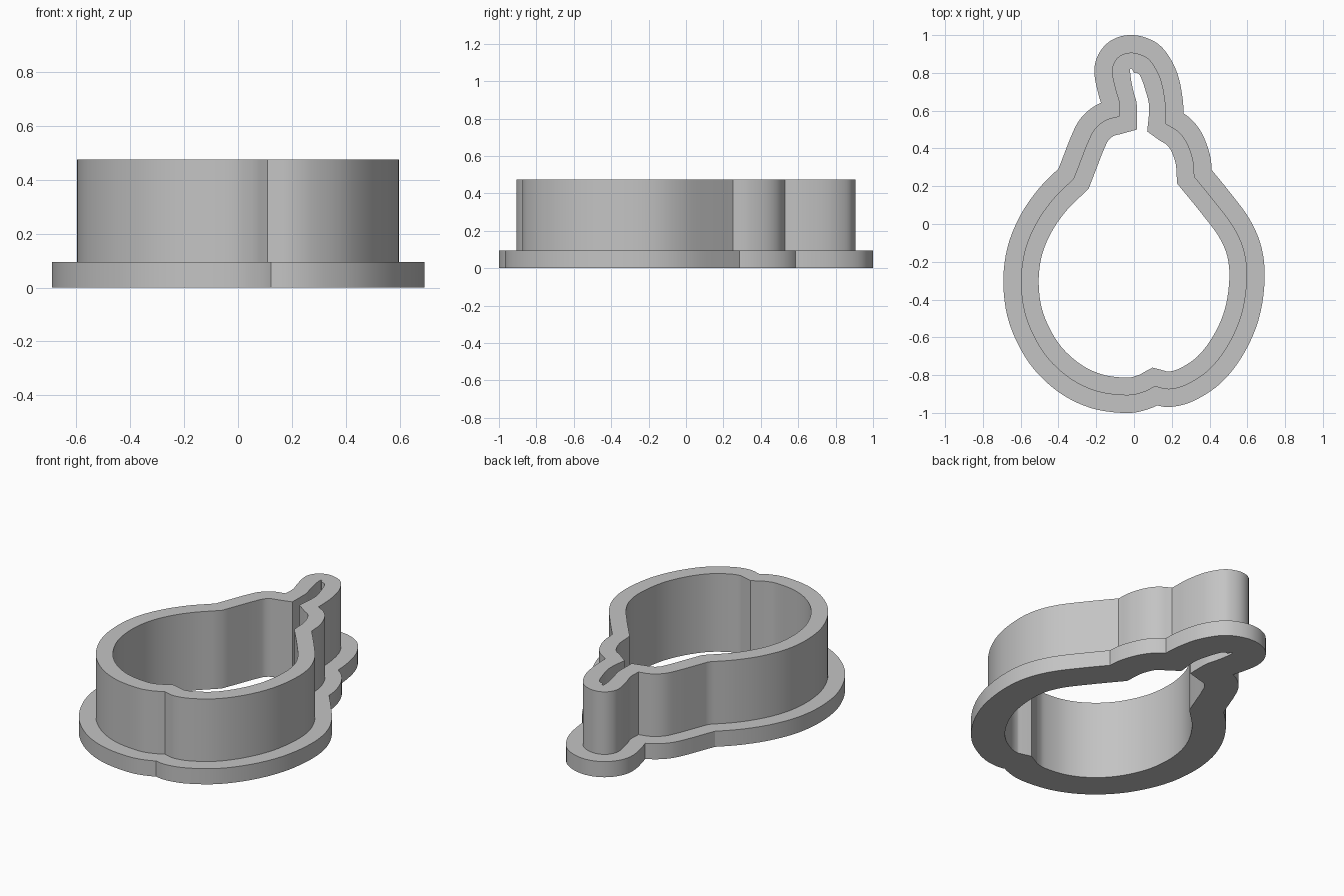
import bpy, bmesh
from mathutils import Vector

if "Cube" in bpy.data.objects:
    bpy.data.objects.remove(bpy.data.objects["Cube"])

FLANGE_Z, WALL_Z, T, STEPS = 0.095, 0.475, 0.0935, 5

# Wall outline, counter-clockwise, split at its sharp corners
LOWER_RIGHT = [(.11, -.86), (.185, -.875), (.28, -.85), (.40, -.77), (.50, -.64), (.57, -.48),
               (.598, -.30), (.585, -.15), (.53, -.02), (.43, .115), (.32, .25)]
SHOULDER_R = [(.32, .25), (.312, .34), (.28, .43), (.235, .49), (.17, .53)]
STEM = [(.17, .53), (.165, .65), (.14, .77), (.09, .86), (.04, .895), (-.02, .907),
        (-.075, .89), (-.11, .845), (-.115, .79), (-.095, .70), (-.078, .64), (-.08, .57)]
SHOULDER_L = [(-.08, .57), (-.15, .55), (-.21, .50), (-.25, .42), (-.285, .33), (-.32, .24)]
LOWER_LEFT = [(-.32, .24), (-.43, .13), (-.52, 0), (-.58, -.15), (-.598, -.32), (-.57, -.50),
              (-.48, -.68), (-.35, -.81), (-.20, -.885), (-.04, -.907), (.05, -.89), (.11, -.86)]
# Narrow slot inside the stem, point for point with STEM
SLOT = [(.07, .49), (.08, .62), (.06, .71), (.035, .78), (.015, .80), (.0, .80),
        (-.005, .815), (-.02, .82), (-.015, .76), (0, .69), (.015, .63), (.015, .50)]


def spline(pts):
    """Smooth curve through the points."""
    p = [Vector(q) for q in pts]
    p = [2 * p[0] - p[1]] + p + [2 * p[-1] - p[-2]]
    out = []
    for a, b, c, d in zip(p, p[1:], p[2:], p[3:]):
        for i in range(STEPS):
            t = i / STEPS
            out.append(0.5 * (2 * b + (c - a) * t + (2 * a - 5 * b + 4 * c - d) * t * t
                              + (3 * b - a - 3 * c + d) * t ** 3))
    return out + [p[-2]]


def offset(loop, dist):
    """Mitred offset of a closed loop, positive is outward."""
    out = []
    for i, q in enumerate(loop):
        a = (q - loop[i - 1]).normalized()
        b = (loop[(i + 1) % len(loop)] - q).normalized()
        n1, n2 = Vector((a.y, -a.x)), Vector((b.y, -b.x))
        out.append(q + (n1 + n2) * dist / (1 + n1.dot(n2)))
    return out


segments = [spline(s) for s in (LOWER_RIGHT, SHOULDER_R, STEM, SHOULDER_L, LOWER_LEFT)]
mid = [q for s in segments for q in s[:-1]]
outer = offset(mid, T)
inner = offset(mid, -T)
start = len(segments[0]) + len(segments[1]) - 2
slot = spline(SLOT)
inner[start:start + len(slot)] = slot

# Cutter: flange and wall as one closed section swept around the outline
bm = bmesh.new()
section = [(inner, 0), (outer, 0), (outer, FLANGE_Z), (mid, FLANGE_Z), (mid, WALL_Z), (inner, WALL_Z)]
rings = [[bm.verts.new((q.x, q.y, z)) for q in loop] for loop, z in section]
n = len(mid)
for k, ring in enumerate(rings):
    nxt = rings[(k + 1) % len(rings)]
    for i in range(n):
        j = (i + 1) % n
        bm.faces.new((ring[i], ring[j], nxt[j], nxt[i]))
bmesh.ops.recalc_face_normals(bm, faces=bm.faces)

mesh = bpy.data.meshes.new("pear_cutter")
bm.to_mesh(mesh)
bm.free()
grey = bpy.data.materials.new("light_grey")
grey.diffuse_color = (0.55, 0.55, 0.55, 1)
grey.use_nodes = True
grey.node_tree.nodes["Principled BSDF"].inputs["Base Color"].default_value = grey.diffuse_color
mesh.materials.append(grey)
cutter = bpy.data.objects.new("pear_cutter", mesh)
bpy.context.collection.objects.link(cutter)
bpy.context.view_layer.objects.active = cutter
cutter.select_set(True)
bpy.ops.object.shade_smooth_by_angle(angle=0.45)
